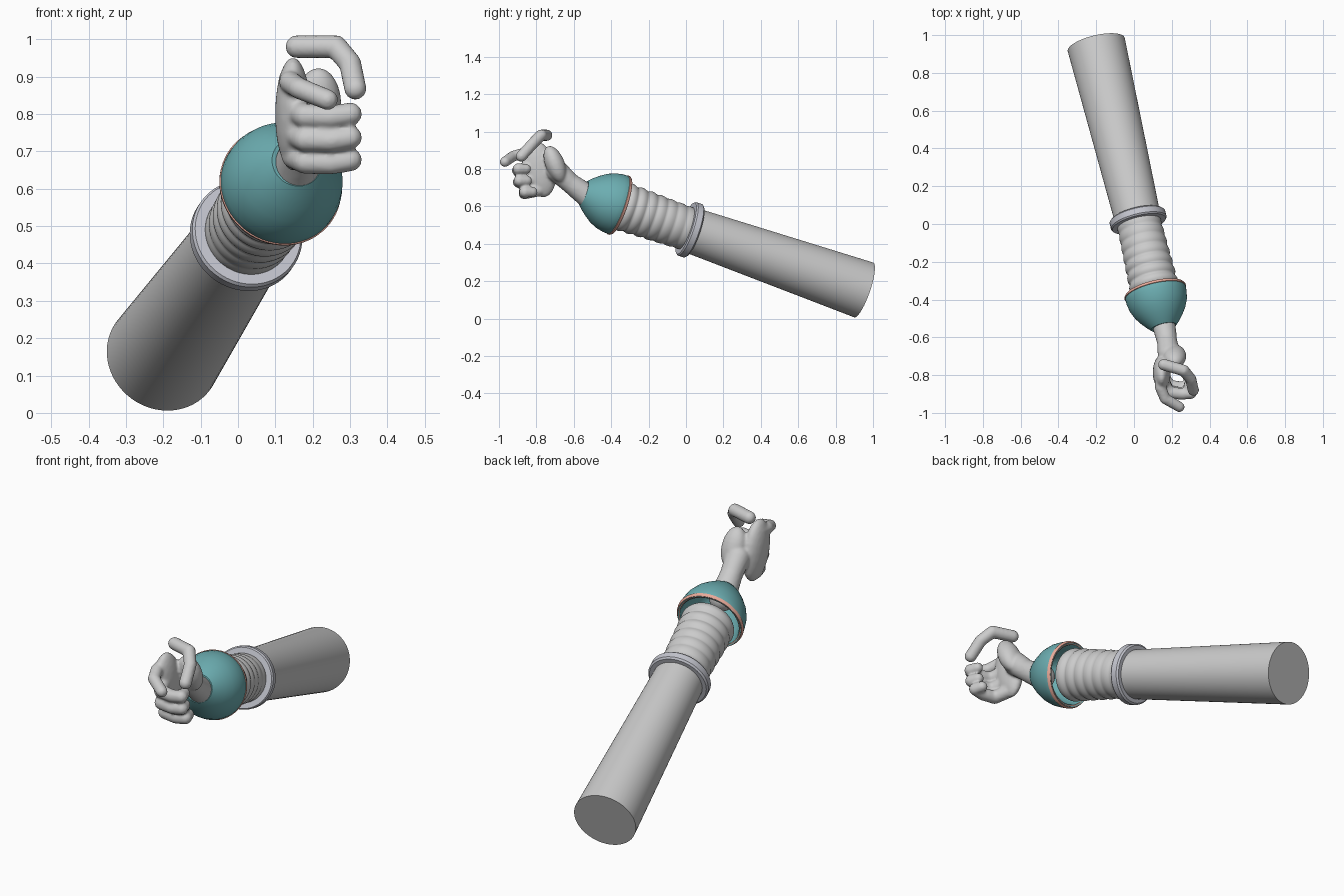
import bpy, bmesh, math
from mathutils import Vector, Matrix

if "Cube" in bpy.data.objects:
    bpy.data.objects.remove(bpy.data.objects["Cube"])

# Arm axis: from the shoulder end towards the wrist, origin at the elbow ring
RING = Vector((0.022, 0.02, 0.475))
BASE = Vector((-0.20, 0.95, 0.153))
AXIS = (RING - BASE).normalized()
LENGTH = (RING - BASE).length
ROT = AXIS.to_track_quat('Z', 'Y').to_matrix().to_4x4()


def material(name, rgb):
    m = bpy.data.materials.new(name)
    m.diffuse_color = (*rgb, 1)
    m.use_nodes = True
    m.node_tree.nodes["Principled BSDF"].inputs["Base Color"].default_value = m.diffuse_color
    return m


def finish(bm, name, mat=None, angle=35):
    bmesh.ops.recalc_face_normals(bm, faces=bm.faces)
    me = bpy.data.meshes.new(name)
    bm.to_mesh(me)
    bm.free()
    ob = bpy.data.objects.new(name, me)
    bpy.context.collection.objects.link(ob)
    if mat:
        me.materials.append(mat)
    bpy.context.view_layer.objects.active = ob
    ob.select_set(True)
    bpy.ops.object.shade_smooth_by_angle(angle=math.radians(angle))
    ob.select_set(False)
    return ob


def lathe(name, profile, mat=None, closed=False, n=64, angle=35):
    """Revolve (radius, distance along the arm) about the arm axis."""
    bm = bmesh.new()
    rings = [[bm.verts.new((r * math.cos(2 * math.pi * i / n),
                            r * math.sin(2 * math.pi * i / n), t)) for i in range(n)]
             for r, t in profile]
    pairs = list(zip(rings, rings[1:]))
    if closed:
        pairs.append((rings[-1], rings[0]))
    else:
        bm.faces.new(rings[0])
        bm.faces.new(rings[-1])
    for a, b in pairs:
        for i in range(n):
            j = (i + 1) % n
            bm.faces.new((a[i], a[j], b[j], b[i]))
    bmesh.ops.transform(bm, matrix=Matrix.Translation(RING) @ ROT, verts=bm.verts)
    return finish(bm, name, mat, angle)


def ball(bm, centre, scale, tilt=(0, 0, 0)):
    m = Matrix.Translation(centre)
    for ang, ax in zip(tilt, 'XYZ'):
        m = m @ Matrix.Rotation(math.radians(ang), 4, ax)
    m = m @ Matrix.Diagonal((*scale, 1))
    bmesh.ops.create_icosphere(bm, subdivisions=3, radius=1, matrix=m)


def limb(bm, points):
    """Rounded tube through (x, y, z, radius) points, as closely packed balls."""
    for a, b in zip(points, points[1:]):
        p, q = Vector(a), Vector(b)
        steps = max(2, int((q - p).length / (0.25 * min(a[3], b[3]))))
        for i in range(steps + 1):
            v = p.lerp(q, i / steps)
            ball(bm, v.xyz, (v.w,) * 3)


def fuse(bm, name, smooth):
    ob = finish(bm, name, angle=180)
    r = ob.modifiers.new('blend', 'REMESH')
    r.mode = 'VOXEL'
    r.voxel_size = 0.007
    r.use_smooth_shade = True
    s = ob.modifiers.new('soften', 'SMOOTH')
    s.factor, s.iterations = 0.5, smooth


teal = material('teal', (0.15, 0.42, 0.44))
coral = material('coral', (0.80, 0.40, 0.32))
steel = material('steel', (0.56, 0.57, 0.63))

# Upper arm tube and elbow ring
lathe('upper_arm', [(0.155, -LENGTH), (0.122, 0.0)])
lathe('elbow_ring', [(0.11, -0.026), (0.143, -0.026), (0.151, -0.018), (0.151, 0.014),
                     (0.145, 0.022), (0.11, 0.022)], steel, closed=True)

# Bellows sleeve with scalloped ribs growing towards the cuff
sleeve = []
for i in range(57):
    f = i / 56
    bump = abs(math.sin(math.pi * 7 * f))
    sleeve.append((0.114 + 0.008 * f + (0.003 + 0.008 * f) * bump, 0.40 * f))
lathe('bellows_sleeve', sleeve, angle=60)

# Flared cuff (hollow at the back) with its coloured trim
lathe('cuff', [(0.145, 0.408), (0.158, 0.400), (0.164, 0.415), (0.163, 0.445),
               (0.155, 0.485), (0.138, 0.525), (0.115, 0.56), (0.090, 0.592),
               (0.068, 0.615), (0.05, 0.612), (0.09, 0.56), (0.13, 0.48)],
      teal, closed=True, angle=50)
lathe('cuff_trim', [(0.150, 0.403), (0.161, 0.401), (0.166, 0.408), (0.167, 0.416),
                    (0.160, 0.420)], coral, closed=True)

# Hand: wrist, palm, thumb base, pointing finger and curled fingers
bm = bmesh.new()
limb(bm, [(0.155, -0.52, 0.65, 0.064), (0.175, -0.62, 0.725, 0.054),
          (0.185, -0.69, 0.79, 0.060)])
ball(bm, (0.147, -0.785, 0.80), (0.048, 0.088, 0.155), (12, 0, 0))
ball(bm, (0.215, -0.70, 0.825), (0.062, 0.052, 0.105), (22, 0, 0))
limb(bm, [(0.140, -0.80, 0.89, 0.032), (0.140, -0.865, 0.885, 0.030),
          (0.165, -0.925, 0.868, 0.029), (0.240, -0.968, 0.838, 0.028)])
for z, y in ((0.800, -0.900), (0.737, -0.895), (0.677, -0.865)):
    limb(bm, [(0.150, y + 0.08, z + 0.01, 0.034), (0.180, y + 0.01, z - 0.005, 0.033),
              (0.250, y, z - 0.008, 0.031), (0.301, y + 0.004, z, 0.031),
              (0.290, y + 0.045, z, 0.027)])
fuse(bm, 'hand', 6)

# Detached thumb segments above the palm
bm = bmesh.new()
limb(bm, [(0.158, -0.745, 0.980, 0.031), (0.262, -0.775, 0.980, 0.031),
          (0.300, -0.82, 0.935, 0.030), (0.314, -0.88, 0.868, 0.030)])
fuse(bm, 'thumb', 3)
